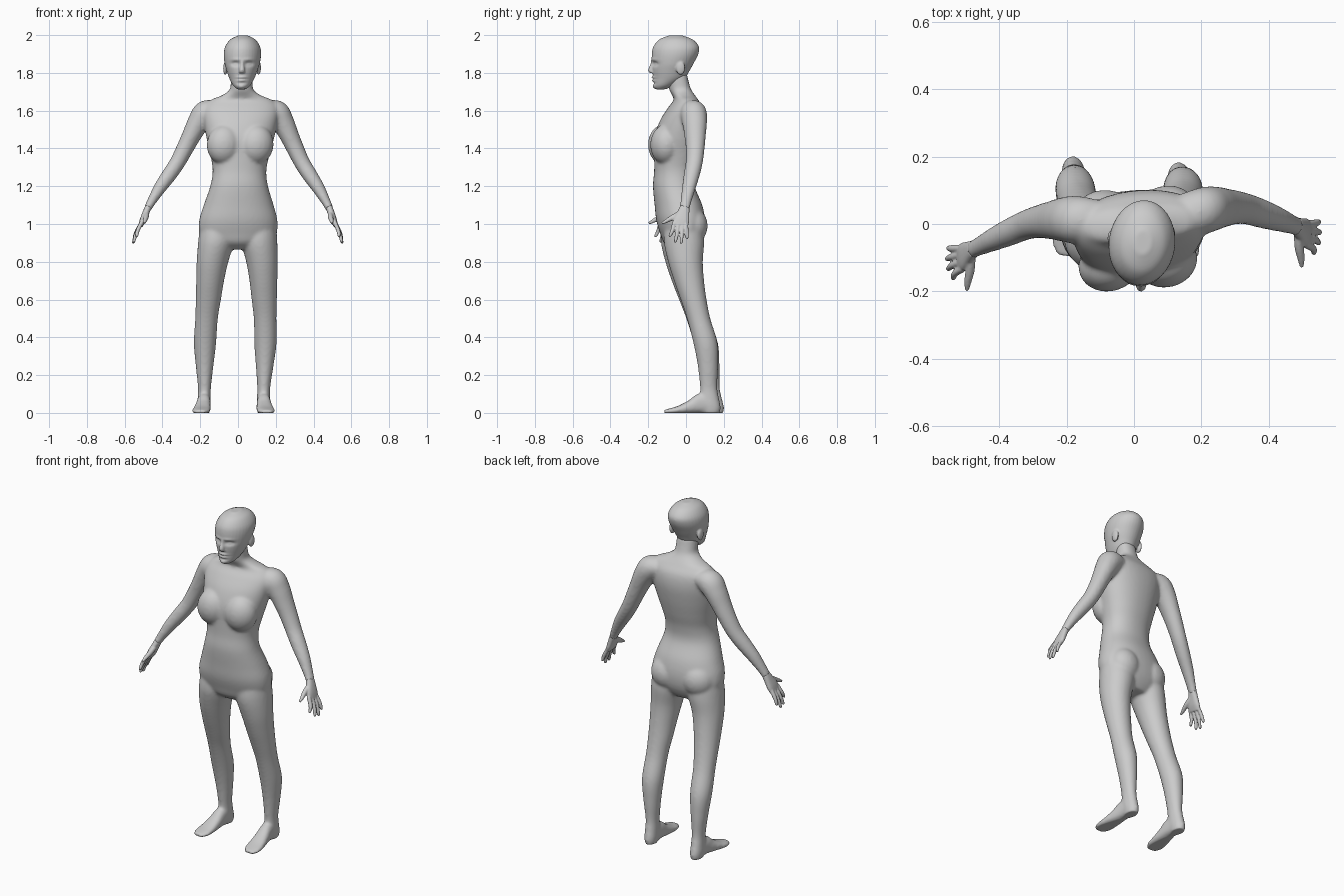
import bpy, bmesh, math
from mathutils import Vector, Matrix


def spline(rows, steps):
    """Catmull-Rom interpolation through rows of numbers."""
    out = []
    for i in range(len(rows) - 1):
        p0, p1 = rows[max(i - 1, 0)], rows[i]
        p2, p3 = rows[i + 1], rows[min(i + 2, len(rows) - 1)]
        for k in range(steps):
            t = k / steps
            out.append([0.5 * (2 * b + (c - a) * t + (2 * a - 5 * b + 4 * c - d) * t * t
                               + (3 * b - a - 3 * c + d) * t ** 3)
                        for a, b, c, d in zip(p0, p1, p2, p3)])
    return out + [list(rows[-1])]


def loft(bm, rows, up=None, n=28, steps=5, e=2.0):
    """Closed tube through rows (x, y, z, ra, rb); rings are level when up is None."""
    pts = spline(rows, steps)
    rings = []
    for i, (x, y, z, ra, rb) in enumerate(pts):
        a, b = Vector((1, 0, 0)), Vector((0, 1, 0))
        if up:
            t = (Vector(pts[min(i + 1, len(pts) - 1)][:3]) - Vector(pts[max(i - 1, 0)][:3])).normalized()
            b = Vector(up)
            b = (b - t * b.dot(t)).normalized()
            a = b.cross(t)
        ring = []
        for k in range(n):
            c, s = math.cos(2 * math.pi * k / n), math.sin(2 * math.pi * k / n)
            u = math.copysign(abs(c) ** (2 / e), c) * ra
            v = math.copysign(abs(s) ** (2 / e), s) * rb
            ring.append(bm.verts.new(Vector((x, y, z)) + a * u + b * v))
        rings.append(ring)
    for r, q in zip(rings, rings[1:]):
        for k in range(n):
            bm.faces.new((r[k], r[(k + 1) % n], q[(k + 1) % n], q[k]))
    bm.faces.new(rings[0][::-1])
    bm.faces.new(rings[-1])


def ball(bm, c, r):
    m = Matrix.Translation(c) @ Matrix.Diagonal((*r, 1))
    bmesh.ops.create_uvsphere(bm, u_segments=24, v_segments=16, radius=1, matrix=m)


def pose(co):
    """Slight sideways lean and twist of the stance."""
    x, y, z = co
    k = -0.06 + 0.13 * min(max(z / 0.9, 0), 1)
    return Vector((x - 0.024 + 0.025 * z, y + k * x, max(z, 0)))


def finish(name, bm, voxel, smooth, brushes=()):
    """Fuse the lofts into one skin, smooth, sculpt details and pose."""
    bmesh.ops.recalc_face_normals(bm, faces=bm.faces)
    me = bpy.data.meshes.new(name)
    bm.to_mesh(me)
    bm.free()
    ob = bpy.data.objects.new(name, me)
    bpy.context.collection.objects.link(ob)
    rm = ob.modifiers.new("fuse", 'REMESH')
    rm.mode, rm.voxel_size = 'VOXEL', voxel
    sm = ob.modifiers.new("soften", 'SMOOTH')
    sm.factor, sm.iterations = 0.5, smooth
    dg = bpy.context.evaluated_depsgraph_get()
    new = bpy.data.meshes.new_from_object(ob.evaluated_get(dg))
    ob.modifiers.clear()
    ob.data = new
    for v in new.vertices:
        for bx, by, bz, rx, rz, push in brushes:
            if v.co.y < by:
                d = ((abs(v.co.x) - bx) / rx) ** 2 + ((v.co.z - bz) / rz) ** 2
                v.co.y += push * math.exp(-d)
        v.co = pose(v.co)
    new.shade_smooth()
    return ob


# Body: torso and neck
bm = bmesh.new()
loft(bm, [(0, -0.01, 0.865, 0.09, 0.06), (0, -0.02, 0.90, 0.16, 0.095),
          (0, -0.02, 0.95, 0.203, 0.115), (0, -0.028, 1.02, 0.207, 0.128),
          (0, -0.04, 1.10, 0.185, 0.125), (0, -0.064, 1.20, 0.153, 0.11),
          (0, -0.06, 1.28, 0.142, 0.108), (0, -0.05, 1.36, 0.155, 0.118),
          (0, -0.04, 1.45, 0.178, 0.128), (0, -0.02, 1.54, 0.195, 0.12),
          (0, -0.003, 1.61, 0.20, 0.095), (0, 0.0, 1.655, 0.165, 0.065),
          (0, -0.012, 1.68, 0.105, 0.06), (0, -0.03, 1.71, 0.064, 0.058),
          (0, -0.04, 1.75, 0.058, 0.055), (0, -0.05, 1.80, 0.056, 0.054)], n=40, e=2.2)
for s in (-1, 1):
    # Bust and buttocks
    ball(bm, (s * 0.085, -0.115, 1.42), (0.092, 0.08, 0.105))
    ball(bm, (s * 0.095, 0.02, 0.99), (0.095, 0.088, 0.10))
    # Leg
    loft(bm, [(s * 0.105, -0.02, 0.98, 0.098, 0.10), (s * 0.114, -0.018, 0.90, 0.096, 0.106),
              (s * 0.131, -0.01, 0.80, 0.084, 0.092), (s * 0.141, 0.01, 0.70, 0.074, 0.08),
              (s * 0.148, 0.036, 0.60, 0.067, 0.069), (s * 0.155, 0.065, 0.50, 0.06, 0.062),
              (s * 0.16, 0.104, 0.37, 0.059, 0.064), (s * 0.159, 0.12, 0.25, 0.047, 0.054),
              (s * 0.157, 0.126, 0.14, 0.035, 0.046), (s * 0.157, 0.132, 0.08, 0.035, 0.05),
              (s * 0.157, 0.143, 0.03, 0.035, 0.05), (s * 0.157, 0.143, -0.005, 0.03, 0.045)])
    # Foot
    loft(bm, [(s * 0.157, 0.15, 0.04, 0.033, 0.042), (s * 0.158, 0.09, 0.05, 0.036, 0.054),
              (s * 0.162, 0.04, 0.034, 0.041, 0.038), (s * 0.168, -0.02, 0.018, 0.048, 0.023),
              (s * 0.174, -0.07, 0.01, 0.047, 0.015), (s * 0.177, -0.106, 0.006, 0.028, 0.01)],
         up=(0, 0, 1), e=2.4)
    # Arm
    loft(bm, [(s * 0.13, 0.022, 1.60, 0.05, 0.06), (s * 0.185, 0.026, 1.588, 0.068, 0.07),
              (s * 0.222, 0.03, 1.54, 0.06, 0.066), (s * 0.258, 0.03, 1.47, 0.051, 0.057),
              (s * 0.292, 0.028, 1.40, 0.046, 0.05), (s * 0.33, 0.02, 1.325, 0.042, 0.045),
              (s * 0.372, 0.004, 1.26, 0.04, 0.042), (s * 0.42, -0.015, 1.19, 0.034, 0.036),
              (s * 0.464, -0.034, 1.115, 0.024, 0.029), (s * 0.482, -0.042, 1.08, 0.021, 0.028)],
         up=(0, 1, 0))
finish("body", bm, 0.008, 10)

# Head: skull, nose and ears
bm = bmesh.new()
loft(bm, [(0, -0.133, 1.713, 0.022, 0.025), (0, -0.118, 1.733, 0.045, 0.053),
          (0, -0.09, 1.77, 0.066, 0.083), (0, -0.08, 1.81, 0.081, 0.098),
          (0, -0.07, 1.85, 0.093, 0.11), (0, -0.058, 1.90, 0.099, 0.123),
          (0, -0.052, 1.94, 0.092, 0.12), (0, -0.053, 1.977, 0.066, 0.088),
          (0, -0.055, 1.998, 0.025, 0.035)], n=36)
loft(bm, [(0, -0.17, 1.87, 0.011, 0.012), (0, -0.178, 1.84, 0.011, 0.014),
          (0, -0.183, 1.815, 0.015, 0.018), (0, -0.18, 1.80, 0.016, 0.014)], n=16)
for s in (-1, 1):
    ball(bm, (s * 0.088, -0.035, 1.825), (0.012, 0.024, 0.036))
finish("head", bm, 0.005, 4, [
    (0.036, -0.11, 1.848, 0.022, 0.012, 0.014),   # eye sockets
    (0.036, -0.11, 1.846, 0.012, 0.006, -0.006),  # eyelids
    (0.03, -0.11, 1.87, 0.03, 0.009, -0.004),     # brows
    (0, -0.11, 1.776, 0.024, 0.006, -0.009),      # upper lip
    (0, -0.11, 1.760, 0.020, 0.006, -0.008),      # lower lip
    (0, -0.11, 1.768, 0.024, 0.003, 0.005),       # mouth line
    (0, -0.11, 1.745, 0.025, 0.006, 0.004),       # chin crease
    (0, -0.11, 1.725, 0.022, 0.012, -0.008)])     # chin

# Hands: palm, four fingers and thumb
FINGERS = [(-0.097, -0.122, 0.535, 0.93), (-0.076, -0.094, 0.549, 0.902),
           (-0.055, -0.064, 0.552, 0.896), (-0.036, -0.033, 0.549, 0.92)]
for s, side in ((-1, "left"), (1, "right")):
    bm = bmesh.new()
    loft(bm, [(s * 0.478, -0.04, 1.09, 0.018, 0.025), (s * 0.49, -0.048, 1.06, 0.018, 0.032),
              (s * 0.505, -0.06, 1.02, 0.017, 0.042), (s * 0.517, -0.066, 0.99, 0.012, 0.04)],
         up=(0, 1, 0), n=20, e=2.4)
    for y0, y1, tx, tz in FINGERS:
        loft(bm, [(s * 0.51, y0, 1.01, 0.011, 0.011),
                  (s * (0.515 + tx) / 2 + s * 0.006, (y0 + y1) / 2, (1.0 + tz) / 2, 0.0105, 0.0105),
                  (s * tx, y1, tz + 0.008, 0.008, 0.008), (s * tx, y1, tz, 0.004, 0.004)],
             up=(0, 1, 0), n=12, steps=4)
    loft(bm, [(s * 0.486, -0.055, 1.06, 0.014, 0.016), (s * 0.488, -0.10, 1.037, 0.014, 0.015),
              (s * 0.494, -0.135, 1.018, 0.011, 0.011), (s * 0.497, -0.162, 1.003, 0.006, 0.006)],
         up=(0, 0, 1), n=12, steps=4)
    finish("hand_" + side, bm, 0.004, 2)
